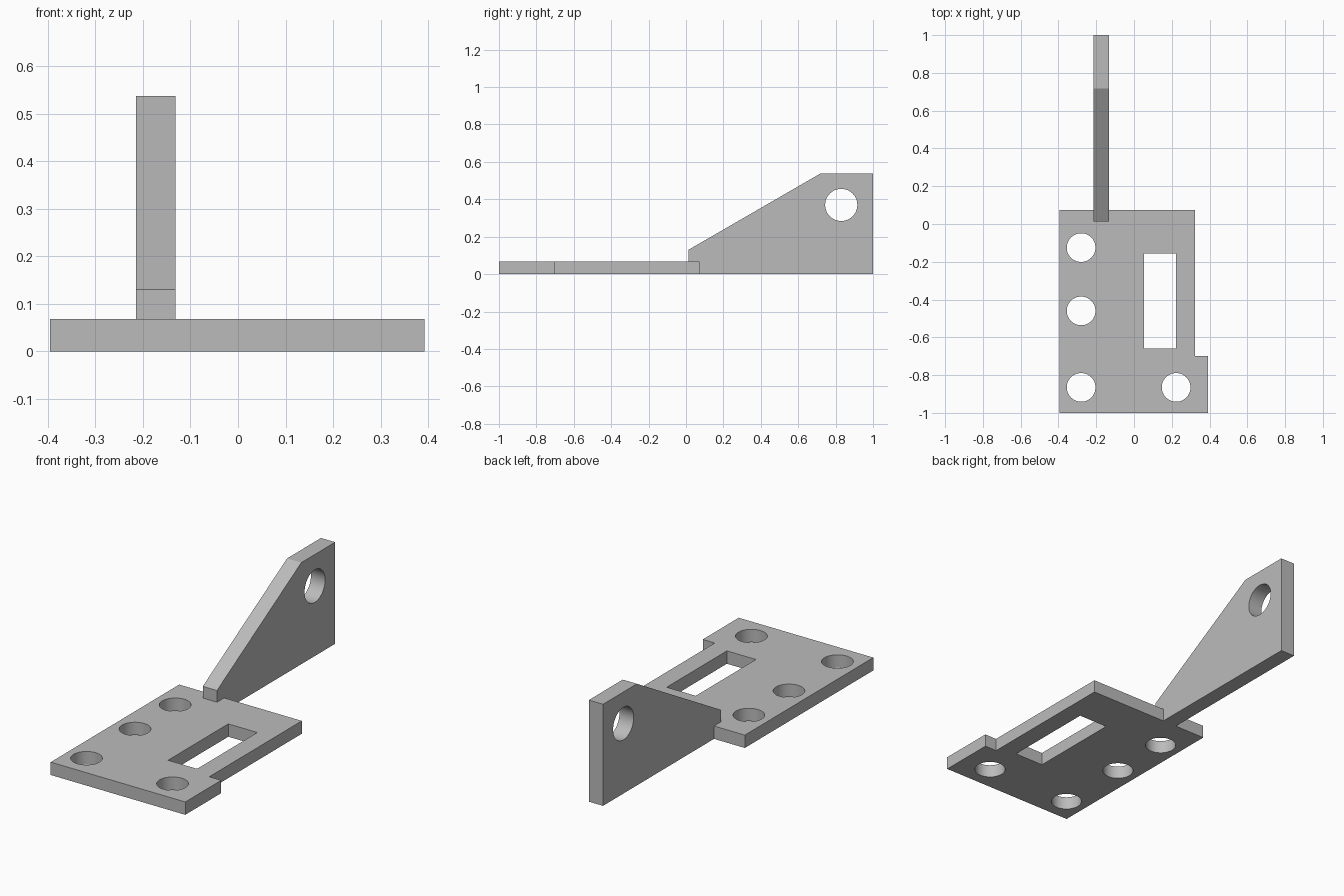
import bpy, bmesh
from math import cos, sin, pi, radians
from mathutils import Matrix

cube = bpy.data.objects.get("Cube")
if cube:
    bpy.data.objects.remove(cube, do_unlink=True)

grey = bpy.data.materials.new("plain grey")
grey.use_nodes = True
colour = (0.5, 0.5, 0.5, 1)
grey.diffuse_color = colour
grey.node_tree.nodes["Principled BSDF"].inputs["Base Color"].default_value = colour


def circle(cx, cy, r, sides=48):
    return [(cx + r * cos(2 * pi * i / sides), cy + r * sin(2 * pi * i / sides))
            for i in range(sides)]


def rectangle(x0, y0, x1, y1):
    return [(x0, y0), (x1, y0), (x1, y1), (x0, y1)]


def extruded_panel(name, loops, thickness, matrix=Matrix()):
    """Fill an outline with holes, then extrude it along its local z."""
    bm = bmesh.new()
    edges = []
    for loop in loops:
        verts = [bm.verts.new((x, y, 0)) for x, y in loop]
        edges += [bm.edges.new((verts[i - 1], verts[i])) for i in range(len(verts))]
    bmesh.ops.triangle_fill(bm, edges=edges, use_beauty=True, normal=(0, 0, 1))
    top = bmesh.ops.extrude_face_region(bm, geom=bm.faces[:], use_keep_orig=True)
    moved = [g for g in top["geom"] if isinstance(g, bmesh.types.BMVert)]
    bmesh.ops.translate(bm, verts=moved, vec=(0, 0, thickness))
    bmesh.ops.transform(bm, matrix=matrix, verts=bm.verts[:])
    bmesh.ops.recalc_face_normals(bm, faces=bm.faces[:])
    mesh = bpy.data.meshes.new(name)
    bm.to_mesh(mesh)
    bm.free()
    mesh.materials.append(grey)
    obj = bpy.data.objects.new(name, mesh)
    bpy.context.collection.objects.link(obj)
    bpy.ops.object.select_all(action="DESELECT")
    obj.select_set(True)
    bpy.context.view_layer.objects.active = obj
    bpy.ops.object.shade_smooth_by_angle(angle=radians(30))
    return obj


# Base plate with a stepped edge, four bolt holes and a slot
plate_outline = [(-0.395, -1), (0.392, -1), (0.392, -0.7), (0.322, -0.7),
                 (0.322, 0.073), (-0.395, 0.073)]
bolt_holes = [circle(x, y, 0.076) for x, y in
              [(-0.28, -0.125), (-0.28, -0.46), (-0.28, -0.865), (0.223, -0.865)]]
slot = rectangle(0.053, -0.66, 0.223, -0.157)
extruded_panel("base_plate", [plate_outline, slot] + bolt_holes, 0.068)

# Upright fin with a pivot hole; its profile is drawn in y and z
fin_outline = [(0.013, 0), (1, 0), (1, 0.537), (0.717, 0.537), (0.013, 0.13)]
stand_up = Matrix(((0, 0, 1, -0.215), (1, 0, 0, 0), (0, 1, 0, 0), (0, 0, 0, 1)))
extruded_panel("upright_fin", [fin_outline, circle(0.83, 0.37, 0.086)], 0.083, stand_up)
